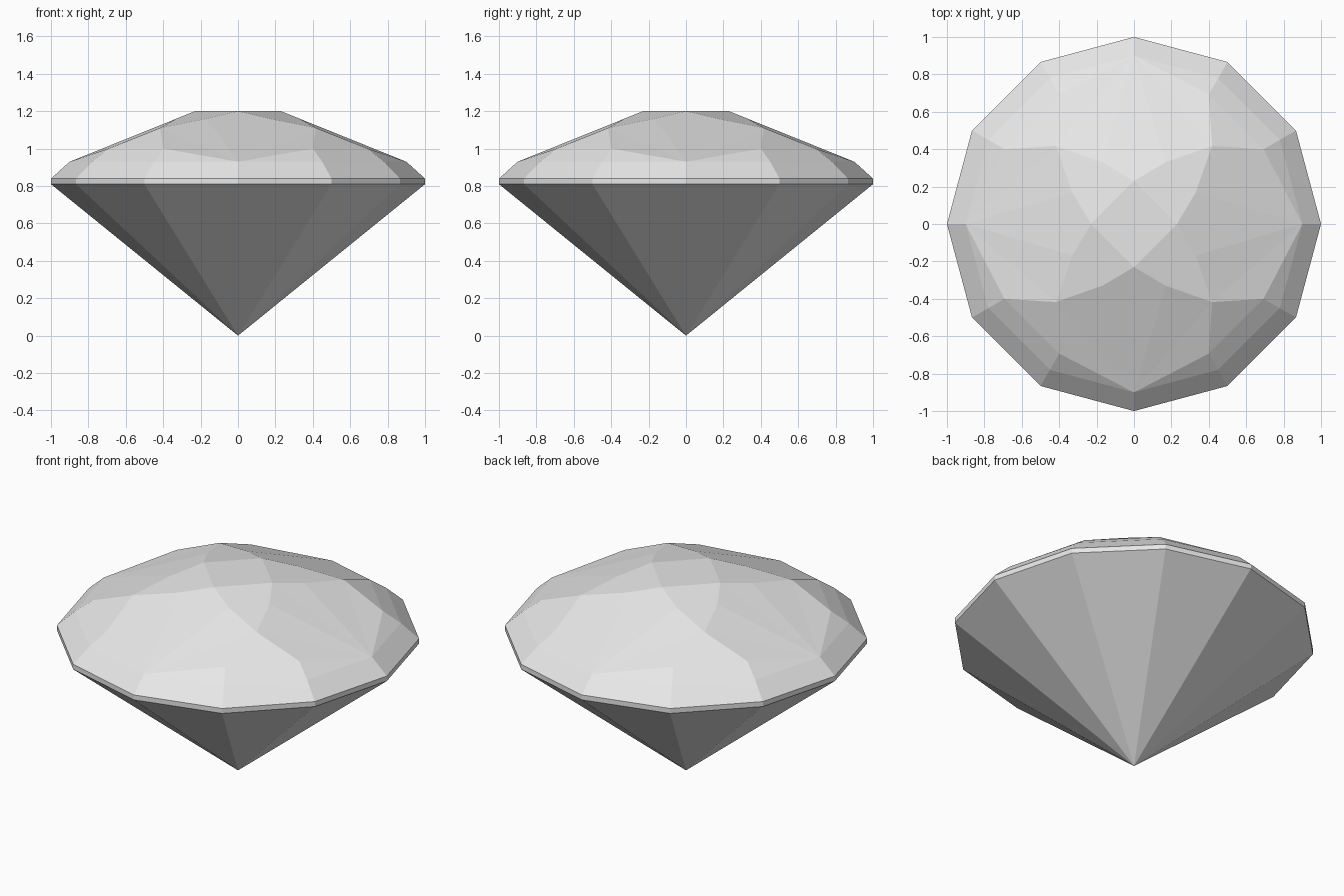
import bpy, bmesh
from math import sin, cos, pi
from mathutils import Matrix, Vector

if "Cube" in bpy.data.objects:
    bpy.data.objects.remove(bpy.data.objects["Cube"])

stone = bpy.data.materials.new("pale_grey_stone")
stone.use_nodes = True
stone.diffuse_color = (0.8, 0.8, 0.8, 1)
stone.node_tree.nodes["Principled BSDF"].inputs["Base Color"].default_value = (0.8, 0.8, 0.8, 1)

SIDES = 12
GIRDLE_LOW, GIRDLE_TOP = 0.81, 0.84


def polar(radius, degrees, z):
    a = degrees * pi / 180
    return Vector((radius * cos(a), radius * sin(a), z))


def ring(z):
    return [polar(1, i * 360 / SIDES, z) for i in range(SIDES)]


def build(name, polygons):
    """Make a flat-shaded object from polygons whose normals point outward."""
    bm = bmesh.new()
    for poly in polygons:
        bm.faces.new([bm.verts.new(p) for p in poly])
    bmesh.ops.remove_doubles(bm, verts=bm.verts, dist=0.001)
    mesh = bpy.data.meshes.new(name)
    bm.to_mesh(mesh)
    bm.free()
    mesh.materials.append(stone)
    obj = bpy.data.objects.new(name, mesh)
    bpy.context.collection.objects.link(obj)
    return obj


def outward(poly):
    """Turn a crown facet so that it faces up."""
    normal = (poly[1] - poly[0]).cross(poly[2] - poly[0])
    return poly if normal.z > 0 else poly[::-1]


# Pavilion: pointed cone of flat facets
low, top = ring(GIRDLE_LOW), ring(GIRDLE_TOP)
tip = Vector((0, 0, 0))
build("pavilion", [(low[i], tip, low[(i + 1) % SIDES]) for i in range(SIDES)])

# Girdle: thin upright band
build("girdle", [(low[i], low[(i + 1) % SIDES], top[(i + 1) % SIDES], top[i])
                 for i in range(SIDES)])

# Crown points in one eighth, from the main facet at 0 degrees to the corner at 45
table = polar(0.23, 0, 1.2)
shoulder = polar(0.37, 27, 1.16)
corner = polar(0.59, 45, 1.11)
star = polar(0.8, 30, 1.0)
main_base, side_base = polar(0.9, 0, 0.93), polar(0.9, 30, 0.93)
main_rim, side_rim = polar(1, 0, GIRDLE_TOP), polar(1, 30, GIRDLE_TOP)


def flip(p):
    """Reflect a point across the 45 degree diagonal."""
    return Vector((p.y, p.x, p.z))


half = [
    (main_base, table, shoulder),             # main facet, as a fan
    (main_base, shoulder, corner),
    (main_base, corner, star),
    (main_base, star, side_base),             # lower main facets
    (main_base, side_base, side_rim, main_rim),
    (table, shoulder, corner),                # upper diagonal facet
]
quarter = half + [tuple(flip(p) for p in poly) for poly in half] + [
    (table, corner, flip(table)),
    (corner, star, flip(star)),               # corner facets
    (star, side_base, flip(side_base), flip(star)),
    (side_base, side_rim, flip(side_rim), flip(side_base)),
]
turns = [Matrix.Rotation(i * pi / 2, 3, "Z") for i in range(4)]
facets = [tuple(m @ p for p in poly) for m in turns for poly in quarter]
facets.append(tuple(m @ table for m in turns))   # flat table
build("crown", [outward(list(poly)) for poly in facets])
